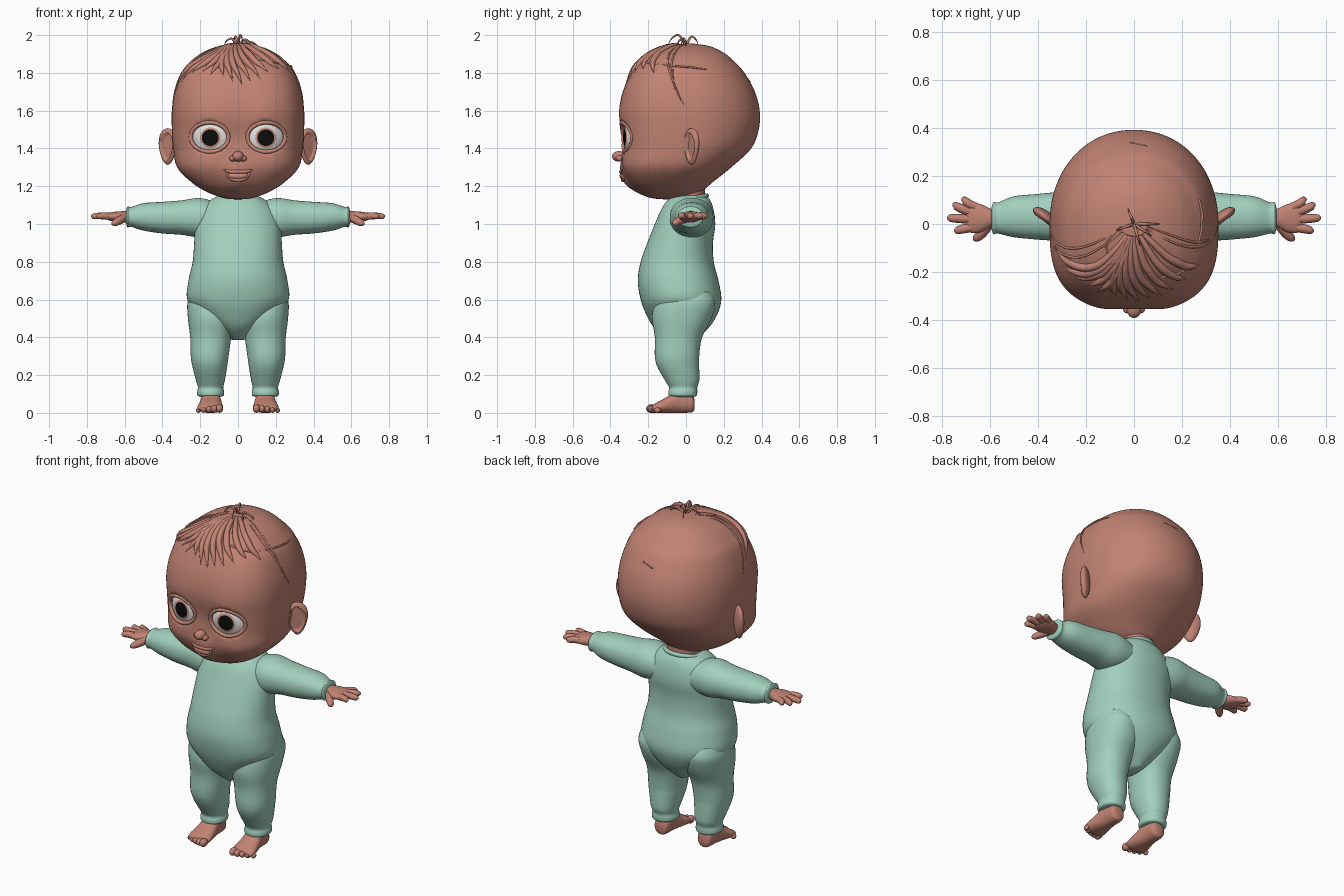
import bpy, bmesh
from math import sin, cos, pi, radians, exp
from mathutils import Matrix, Vector

cube = bpy.data.objects.get("Cube")
if cube:
    bpy.data.objects.remove(cube, do_unlink=True)


def material(name, rgb):
    m = bpy.data.materials.new(name)
    m.use_nodes = True
    m.diffuse_color = (*rgb, 1)
    m.node_tree.nodes["Principled BSDF"].inputs["Base Color"].default_value = (*rgb, 1)
    return m


SKIN = material("warm skin", (0.53, 0.225, 0.17))
CLOTH = material("mint cloth", (0.36, 0.63, 0.51))
WHITE = material("eye white", (0.74, 0.74, 0.73))
IRIS = material("iris peach", (0.58, 0.28, 0.2))
BLACK = material("pupil black", (0.004, 0.004, 0.004))
MOUTH = material("mouth pink", (0.6, 0.27, 0.21))
SIDES = ((1, "left"), (-1, "right"))


def smooth(rows, steps=6):
    """Catmull-Rom through rows of any width."""
    out = []
    for i in range(len(rows) - 1):
        p = [rows[max(0, min(len(rows) - 1, i + k))] for k in (-1, 0, 1, 2)]
        for j in range(steps):
            t = j / steps
            out.append(tuple(b + 0.5 * t * (c - a + t * (2*a - 5*b + 4*c - d + t * (3*(b - c) + d - a)))
                             for a, b, c, d in zip(*p)))
    return out + [tuple(rows[-1])]


def ring_point(row, angle, axis, n_front=2.2, n_back=2.2, split=0.5):
    """Point on a rounded section given as (position, low u, high u, low v, high v)."""
    pos, u0, u1, v0, v1 = row
    c, s = cos(angle), sin(angle)
    n = n_front if s < 0 else n_back
    r = (abs(c) ** n + abs(s) ** n) ** (-1 / n)
    mid = v0 + split * (v1 - v0)
    u = (u0 + u1) / 2 + r * c * (u1 - u0) / 2
    v = mid + r * s * ((mid - v0) if s < 0 else (v1 - mid))
    return Vector({"z": (u, v, pos), "x": (pos, u, v), "y": (u, pos, v)}[axis])


def finish(name, bm, mats):
    bmesh.ops.recalc_face_normals(bm, faces=bm.faces)
    me = bpy.data.meshes.new(name)
    bm.to_mesh(me)
    bm.free()
    for m in mats:
        me.materials.append(m)
    me.polygons.foreach_set("use_smooth", [True] * len(me.polygons))
    ob = bpy.data.objects.new(name, me)
    bpy.context.collection.objects.link(ob)
    return ob


def loft(name, rows, axis, mat, side=1, segs=40, edit=None, **shape):
    bm = bmesh.new()
    rings = []
    for row in smooth(rows):
        ring = []
        for k in range(segs):
            p = ring_point(row, 2 * pi * k / segs, axis, **shape)
            if edit:
                p = edit(p)
            p.x *= side
            ring.append(bm.verts.new(p))
        rings.append(ring)
    for a, b in zip(rings, rings[1:]):
        for k in range(segs):
            bm.faces.new((a[k - 1], a[k], b[k], b[k - 1]))
    bm.faces.new(rings[0])
    bm.faces.new(rings[-1])
    return finish(name, bm, [mat])


def ball(name, centre, scale, mats, side=1, turn=0, edit=None, rule=None, segs=32):
    """Sphere with its poles on the y axis, optionally reshaped and painted by rule."""
    bm = bmesh.new()
    bmesh.ops.create_uvsphere(bm, u_segments=segs, v_segments=segs, radius=1,
                              matrix=Matrix.Rotation(pi / 2, 4, "X"))
    for f in bm.faces:
        if rule:
            f.material_index = rule(f.calc_center_median())
    place = Matrix.Translation(centre) @ Matrix.Rotation(radians(turn), 4, "Z") @ Matrix.Diagonal((*scale, 1))
    for v in bm.verts:
        v.co = place @ (edit(v.co) if edit else v.co)
        v.co.x *= side
    return finish(name, bm, mats)


def tubes(name, paths, mat, side=1, closed=False):
    """Tapered tubes through points (x, y, z, radius)."""
    cu = bpy.data.curves.new(name, "CURVE")
    cu.dimensions = "3D"
    cu.bevel_depth = 1
    cu.bevel_resolution = 3
    cu.use_fill_caps = True
    for path in paths:
        pts = path if closed else smooth(path, 5)
        sp = cu.splines.new("POLY")
        sp.points.add(len(pts) - 1)
        sp.use_cyclic_u = closed
        for q, (x, y, z, r) in zip(sp.points, pts):
            q.co = (x * side, y, z, 1)
            q.radius = max(r, 0.0008)
    cu.materials.append(mat)
    ob = bpy.data.objects.new(name, cu)
    bpy.context.collection.objects.link(ob)
    return ob


# Head: sections from crown to chin (height, half width, front, back)
HEAD = [(z, -w, w, f, b) for z, w, f, b in (
    (1.955, .01, -.01, .04), (1.94, .11, -.10, .13), (1.9, .2, -.19, .21), (1.85, .26, -.25, .265),
    (1.8, .3, -.29, .31), (1.7, .335, -.335, .365), (1.6, .35, -.353, .39), (1.5, .35, -.345, .385),
    (1.4, .343, -.335, .345), (1.3, .322, -.33, .24), (1.22, .245, -.295, .14),
    (1.17, .165, -.245, .08), (1.138, .08, -.18, .0), (1.13, .005, -.1, -.08))]
HEAD_ROWS = smooth(HEAD)
HEAD_SHAPE = dict(n_front=2.9, n_back=2.1, split=0.47)


def bump(x, z):
    g = lambda cx, cz, s: exp(-((abs(x) - cx) ** 2 + (z - cz) ** 2) / (2 * s * s))
    return (.014 * g(.19, 1.32, .07) + .02 * g(0, 1.27, .055) + .022 * g(0, 1.2, .04)
            - .008 * g(0, 1.46, .04) + .006 * g(.14, 1.58, .05))


def face_y(x, z):
    row = min(HEAD_ROWS, key=lambda r: abs(r[0] - z))
    mid = row[3] + .47 * (row[4] - row[3])
    k = max(0, 1 - (abs(x) / row[2]) ** 2.9) ** (1 / 2.9)
    return mid - (mid - row[3]) * k - bump(x, z)


def sculpt(p):
    weight = max(0, min(1, (-p.y - .05) / .15))
    e = ((abs(p.x) - .15) / .1) ** 2 + ((p.z - 1.46) / .08) ** 2
    socket = .05 * min(1, 4 * (1 - e)) if e < 1 else 0
    p.y += weight * (socket - bump(p.x, p.z))
    return p


loft("head", HEAD, "z", SKIN, segs=160, edit=sculpt, **HEAD_SHAPE)
loft("neck", [(1.22, -.11, .11, -.1, .1), (1.15, -.1, .1, -.09, .1), (1.08, -.11, .11, -.09, .11)], "z", SKIN)


# Eyes, lids and ears
def eye_paint(c):
    r = (c.x ** 2 + c.z ** 2) ** .5
    return 0 if c.y > 0 or r > .47 else 1 if r > .335 else 2


def ear_shape(c):
    r = c.x ** 2 + c.z ** 2
    y = .15 if c.y < 0 and r < .5 else c.y
    return Vector((c.x * (1 + .25 * c.z), y, c.z))


for s, side in SIDES:
    ball(side + "_eye", (.135, -.257, 1.457), (.118, .075, .115), [WHITE, IRIS, BLACK], s, 10, rule=eye_paint)
    lid = []
    for k in range(40):
        a = 2 * pi * k / 40
        x, z = .15 + .1 * cos(a), 1.46 + .078 * sin(a)
        lid.append((x, face_y(x, z) + .006, z, .011))
    tubes(side + "_eyelids", [lid], SKIN, s, closed=True)
    ball(side + "_ear", (.372, .03, 1.41), (.056, .026, .097), [SKIN], s, 38, edit=ear_shape)
    ball(side + "_nostril", (.028, -.352, 1.347), (.018, .02, .016), [SKIN], s, segs=16)

# Nose and smiling mouth
ball("nose", (0, -.355, 1.358), (.03, .036, .028), [SKIN])
ball("mouth", (0, face_y(0, 1.255) + .004, 1.257), (.05, .012, .018), [MOUTH])
lip = lambda pts, r: [(x, face_y(x, z), z, r if abs(x) < .06 else .003) for x, z in pts]
tubes("lips", [lip([(-.078, 1.29), (-.04, 1.277), (0, 1.277), (.04, 1.277), (.078, 1.29)], .01),
               lip([(-.065, 1.278), (-.04, 1.245), (0, 1.233), (.04, 1.245), (.065, 1.278)], .011)], SKIN)


# Hair: locks hug the head from the crown (start angle, end angle, length in sections)
def lock(a0, a1, length, width):
    path = []
    for k in range(7):
        t = k / 6
        row = HEAD_ROWS[min(int(6 * (.6 + (length - .6) * t)), len(HEAD_ROWS) - 1)]
        p = ring_point(row, radians(a0 + (a1 - a0) * t ** 1.5), "z", **HEAD_SHAPE)
        path.append((*p, width * (.5 + t) * (1 - t ** 3)))
    return path


fringe = [(-120, -165, 4.9), (-115, -150, 4.5), (-112, -138, 4.1), (-108, -126, 4.0), (-104, -117, 4.2),
          (-115, -104, 4.3), (-110, -95, 4.5), (-105, -86, 4.7), (-98, -78, 4.6), (-90, -69, 4.4),
          (-80, -60, 4.0), (-65, -47, 3.8), (-50, -32, 4.0)]
tubes("fringe", [lock(a, b, n, .02) for a, b, n in fringe], SKIN)
tubes("side_wisps", [lock(a, b, n, .006) for a, b, n in
                     [(-150, -178, 6.2), (-160, 172, 5.4), (-30, 2, 6.2), (-20, -8, 5.4), (-140, -168, 5.6)]], SKIN)
tubes("crown_curls", [[(0, .0, 1.94, .006), (x / 2, y / 2, h, .006), (x, y, h - .01, .004), (x * 1.25, y * 1.3, h - .04, .001)]
                      for x, y, h in [(-.06, -.02, 1.98), (.06, -.04, 1.975), (.02, -.07, 1.998),
                                      (-.02, .05, 1.99), (.09, .0, 1.965)]], SKIN)

# Romper body
loft("romper_body", [(z, -w, w, f, b) for z, w, f, b in (
    (1.15, .1, -.07, .1), (1.13, .14, -.095, .125), (1.08, .195, -.13, .145), (1, .225, -.165, .155),
    (.9, .232, -.205, .143), (.8, .24, -.24, .147), (.7, .262, -.255, .172), (.6, .268, -.24, .187),
    (.52, .205, -.21, .165), (.45, .115, -.168, .12), (.385, .03, -.09, .05))], "z", CLOTH, segs=64)
tubes("collar", [[(.108 * cos(a), .01 + .1 * sin(a), 1.132 + .018 * sin(a), .012)
                  for a in [2 * pi * k / 40 for k in range(40)]]], CLOTH, closed=True)

for s, side in SIDES:
    # Sleeve and trouser leg
    loft(side + "_sleeve", [(.1, -.07, .13, .95, 1.11), (.2, -.085, .145, .93, 1.137), (.3, -.072, .135, .943, 1.125),
                            (.4, -.065, .125, .95, 1.117), (.5, -.055, .115, .965, 1.11),
                            (.565, -.04, .09, .985, 1.09), (.585, -.042, .09, .983, 1.092),
                            (.594, -.015, .065, 1.01, 1.065)], "x", CLOTH, s)
    loft(side + "_leg", [(.64, .09, .25, -.13, .13), (.58, .04, .268, -.165, .155), (.5, .015, .265, -.18, .135),
                         (.4, .035, .253, -.165, .085), (.3, .05, .25, -.165, .07), (.24, .058, .24, -.15, .07),
                         (.17, .07, .222, -.11, .07), (.135, .078, .212, -.09, .06), (.11, .073, .217, -.093, .06),
                         (.09, .078, .212, -.088, .055), (.083, .11, .18, -.05, .03)], "z", CLOTH, s)

    # Hand with four fingers and a thumb
    loft(side + "_palm", [(.57, -.005, .055, 1.01, 1.065), (.6, -.015, .065, 1.008, 1.068),
                          (.64, -.035, .083, 1.01, 1.066), (.68, -.036, .087, 1.018, 1.06),
                          (.7, -.02, .07, 1.028, 1.052)], "x", SKIN, s)
    digits = [((.66, .07), (.718, .1)), ((.68, .05), (.755, .077)), ((.68, .02), (.777, .025)), ((.68, -.015), (.748, -.027))]
    paths = [[(x0, y0, 1.04, .019), ((x0 + x1) / 2, (y0 + y1) / 2, 1.043, .0185),
              (x1 - .01, y1, 1.04, .015), (x1, y1, 1.038, .004)] for (x0, y0), (x1, y1) in digits]
    paths.append([(.61, -.005, 1.03, .024), (.635, -.04, 1.015, .021), (.657, -.06, 1.003, .016), (.667, -.068, .998, .004)])
    tubes(side + "_fingers", paths, SKIN, s)

    # Foot with five toes
    loft(side + "_foot", [(.045, .12, .165, .02, .07), (.03, .1, .185, .003, .1), (-.04, .093, .193, 0, .125),
                          (-.1, .084, .205, 0, .085), (-.15, .079, .214, 0, .058), (-.178, .09, .205, .008, .04)],
         "y", SKIN, s)
    for i in range(5):
        r = .023 - .0022 * i
        ball(f"{side}_toe_{i + 1}", (.098 + .028 * i, -.183 + .004 * i * i / 2, r), (r * .85, r * 1.25, r), [SKIN], s, segs=16)
